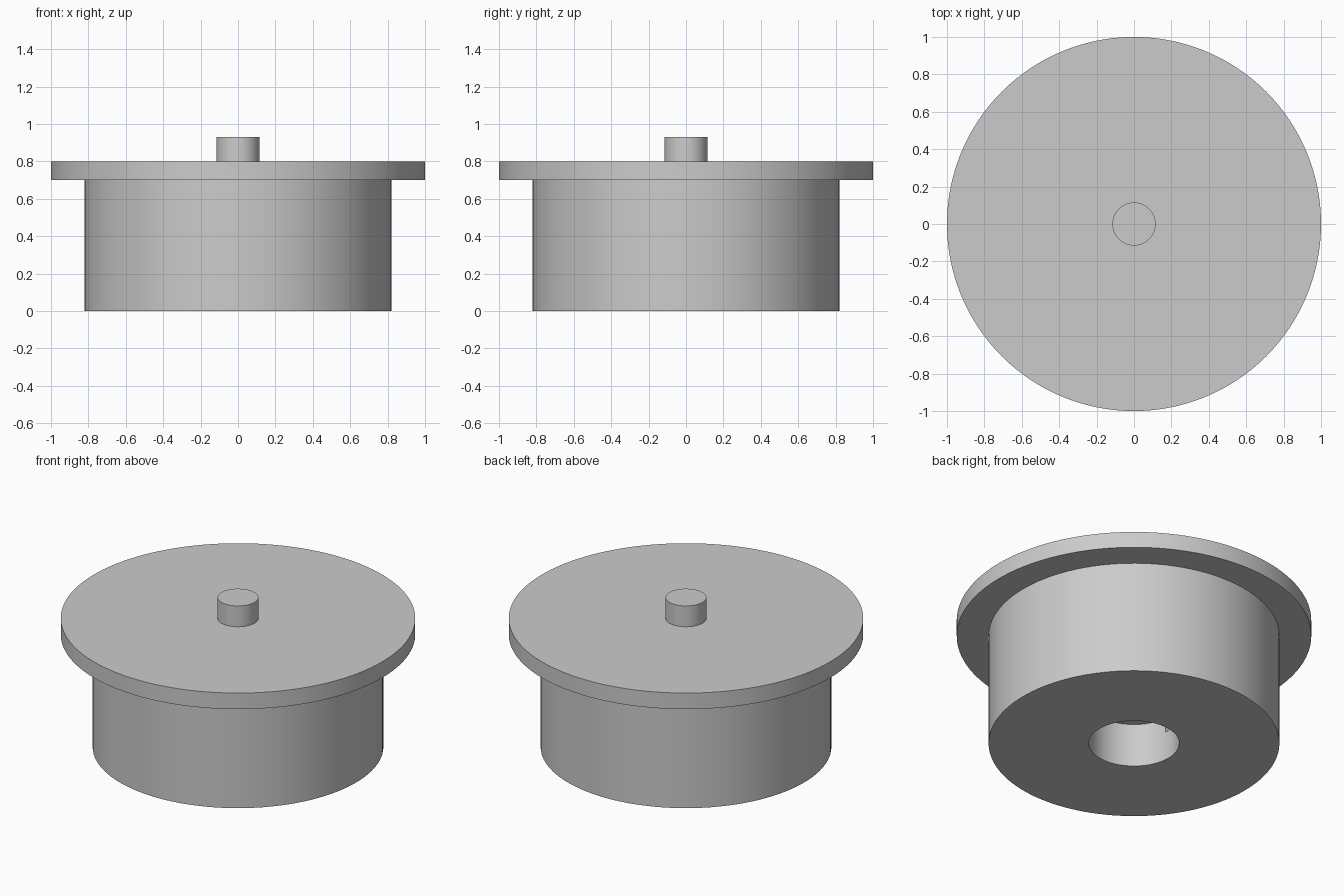
import bpy, bmesh
from math import radians, tau

cube = bpy.data.objects.get("Cube")
if cube:
    bpy.data.objects.remove(cube, do_unlink=True)

SEGMENTS = 128

# Single plain grey
grey = bpy.data.materials.new("plain_grey")
grey.use_nodes = True
colour = (0.6, 0.6, 0.6, 1)
grey.diffuse_color = colour
grey.node_tree.nodes["Principled BSDF"].inputs["Base Color"].default_value = colour


def lathe(name, profile):
    """Revolve a (radius, height) profile about the z axis."""
    bm = bmesh.new()
    verts = [bm.verts.new((r, 0, z)) for r, z in profile]
    edges = [bm.edges.new(pair) for pair in zip(verts, verts[1:])]
    bmesh.ops.spin(bm, geom=verts + edges, axis=(0, 0, 1), cent=(0, 0, 0),
                   angle=tau, steps=SEGMENTS, use_duplicate=False)
    bmesh.ops.remove_doubles(bm, verts=bm.verts, dist=0.0005)
    bmesh.ops.recalc_face_normals(bm, faces=bm.faces)
    mesh = bpy.data.meshes.new(name)
    bm.to_mesh(mesh)
    bm.free()
    mesh.materials.append(grey)
    obj = bpy.data.objects.new(name, mesh)
    bpy.context.collection.objects.link(obj)
    return obj


# Flanged body with a blind bore underneath and a peg on top
BORE, BORE_TOP = 0.255, 0.27
hub = lathe("flanged_hub", [
    (0, BORE_TOP), (BORE, BORE_TOP), (BORE, 0),
    (0.82, 0), (0.82, 0.70), (1, 0.70), (1, 0.80),
    (0.115, 0.80), (0.115, 0.93), (0, 0.93)])

# Small key slot in the upper part of the bore wall
bpy.ops.mesh.primitive_cube_add(size=1, location=(-BORE, 0, 0.22))
cutter = bpy.context.object
cutter.name = "slot_cutter"
cutter.scale = (0.08, 0.05, 0.08)
cutter.hide_render = True
cutter.data.materials.append(grey)

slot = hub.modifiers.new("key_slot", "BOOLEAN")
slot.operation = "DIFFERENCE"
slot.solver = "EXACT"
slot.object = cutter

bpy.ops.object.select_all(action="DESELECT")
hub.select_set(True)
bpy.context.view_layer.objects.active = hub
bpy.ops.object.modifier_apply(modifier=slot.name)
bpy.data.objects.remove(cutter, do_unlink=True)
bpy.ops.object.shade_smooth_by_angle(angle=radians(30))
